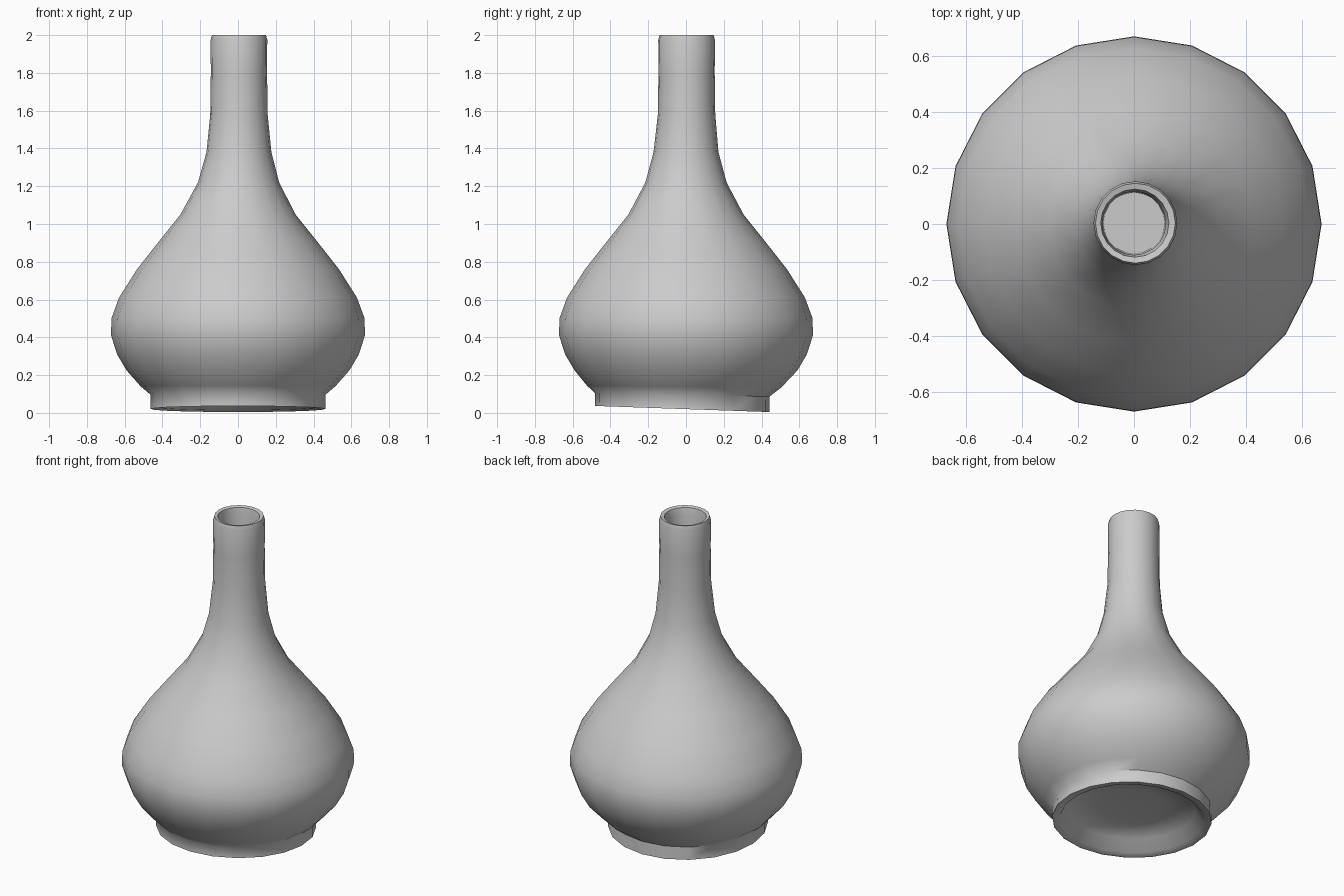
import bpy, bmesh
from math import cos, sin, tau

SIDES = 20
# radius, height, x offset, y offset, tilt (height lost per unit of y)
PROFILE = [
    # recessed underside and foot ring
    (0.20, 0.115, 0, -0.02, 0.035),
    (0.37, 0.095, 0, -0.02, 0.035),
    (0.415, 0.028, 0, -0.02, 0.035),
    (0.463, 0.020, 0, -0.02, 0.035),
    (0.462, 0.095, 0, -0.02, 0.02),
    # rounded body
    (0.515, 0.14, 0, -0.01, 0.01),
    (0.59, 0.225, 0, 0, 0),
    (0.64, 0.31, 0, 0, 0),
    (0.672, 0.41, 0, 0, 0),
    (0.670, 0.50, 0, 0, 0),
    (0.63, 0.61, 0, 0, 0),
    (0.535, 0.76, 0, 0, 0),
    (0.425, 0.90, 0, 0, 0),
    (0.305, 1.05, 0, 0, 0),
    # neck
    (0.215, 1.22, 0.003, 0, 0),
    (0.172, 1.38, 0.005, 0, 0),
    (0.152, 1.58, 0.005, 0.003, 0),
    (0.149, 1.80, 0.005, 0.003, 0),
    (0.150, 1.975, 0.005, 0.003, 0),
    # lip and inner wall
    (0.143, 2.00, 0.005, 0.003, 0),
    (0.122, 1.995, 0.003, 0.003, 0),
    (0.114, 1.95, 0, 0.003, 0),
    (0.110, 1.70, 0, 0.003, 0),
]

bm = bmesh.new()
rings = []
for r, z, ox, oy, tilt in PROFILE:
    ring = []
    for i in range(SIDES):
        a = tau * i / SIDES
        y = oy + r * sin(a)
        ring.append(bm.verts.new((ox + r * cos(a), y, z - tilt * y)))
    rings.append(ring)

# Side walls between rings
for lo, hi in zip(rings, rings[1:]):
    for i in range(SIDES):
        j = (i + 1) % SIDES
        bm.faces.new((lo[i], lo[j], hi[j], hi[i]))
# Underside and bottom of the neck opening
bm.faces.new(rings[0][::-1])
bm.faces.new(rings[-1])
bmesh.ops.recalc_face_normals(bm, faces=bm.faces)

mesh = bpy.data.meshes.new("bottle_vase")
bm.to_mesh(mesh)
bm.free()
vase = bpy.data.objects.new("bottle_vase", mesh)
bpy.context.collection.objects.link(vase)
bpy.context.view_layer.objects.active = vase
vase.select_set(True)
bpy.ops.object.shade_smooth_by_angle(angle=0.9)
